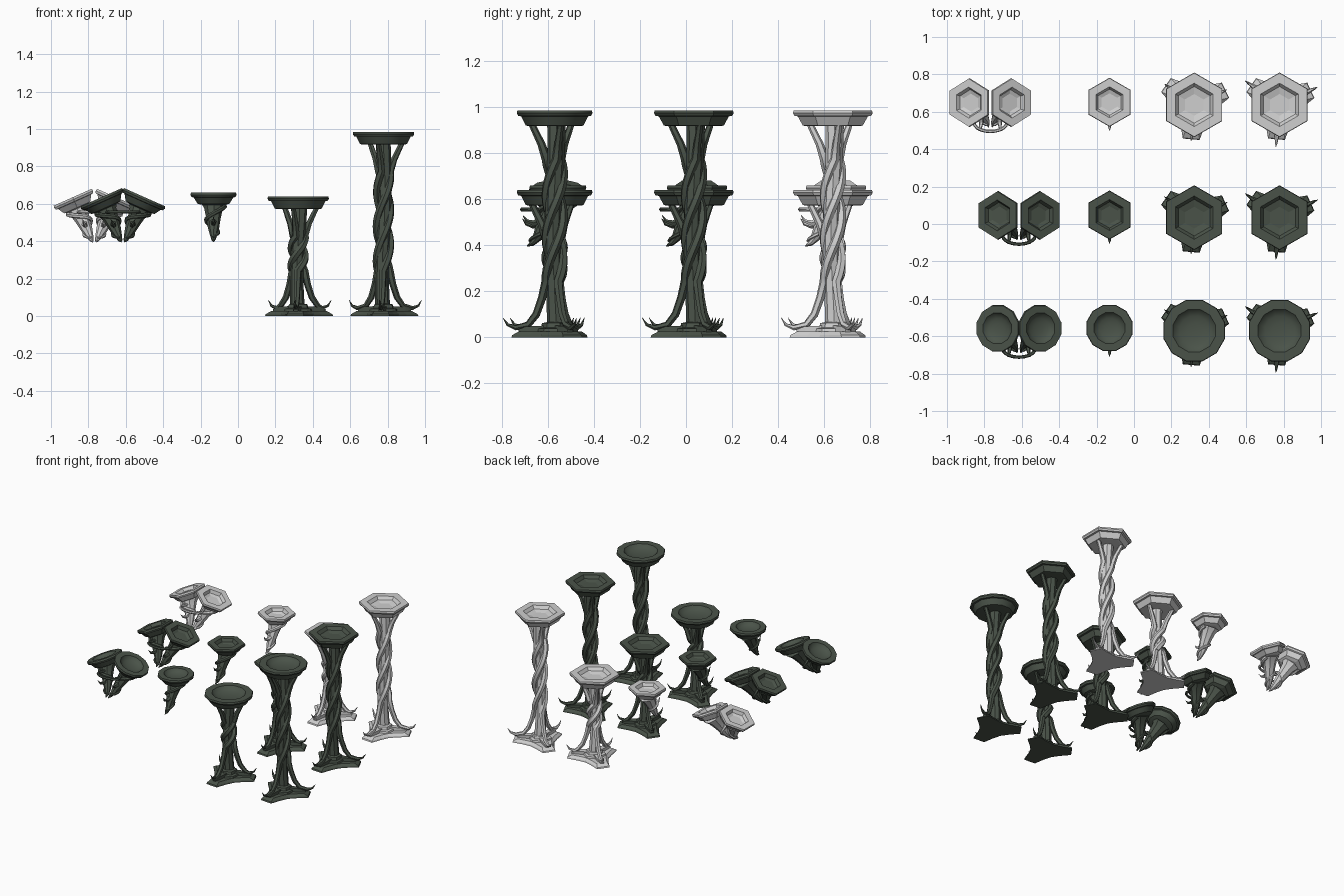
import bpy, bmesh
from math import sin, cos, pi, radians
from mathutils import Vector, Matrix

if "Cube" in bpy.data.objects:
    bpy.data.objects.remove(bpy.data.objects["Cube"])


def material(name, rgb):
    m = bpy.data.materials.new(name)
    m.diffuse_color = (*rgb, 1)
    m.use_nodes = True
    m.node_tree.nodes["Principled BSDF"].inputs["Base Color"].default_value = m.diffuse_color
    return m


DARK = material("dark green iron", (0.068, 0.086, 0.066))
LIGHT = material("pale grey stone", (0.62, 0.62, 0.62))


def finish(bm, name, mat, mx, smooth=False):
    bm.transform(mx)
    bmesh.ops.recalc_face_normals(bm, faces=bm.faces)
    me = bpy.data.meshes.new(name)
    bm.to_mesh(me)
    bm.free()
    me.materials.append(mat)
    ob = bpy.data.objects.new(name, me)
    bpy.context.collection.objects.link(ob)
    if smooth:
        bpy.ops.object.select_all(action='DESELECT')
        ob.select_set(True)
        bpy.context.view_layer.objects.active = ob
        bpy.ops.object.shade_smooth_by_angle(angle=radians(32))
    return ob


def skin(bm, rings):
    """Join rings of points into a closed skin with end caps."""
    vs = [[bm.verts.new(p) for p in r] for r in rings]
    n = len(vs[0])
    for a, b in zip(vs, vs[1:]):
        for i in range(n):
            bm.faces.new((a[i], a[(i + 1) % n], b[(i + 1) % n], b[i]))
    bm.faces.new(vs[0][::-1])
    bm.faces.new(vs[-1])


def lathe(bm, profile, sides, turn=0.0):
    skin(bm, [[(r * cos(turn + 2 * pi * i / sides), r * sin(turn + 2 * pi * i / sides), z)
               for i in range(sides)] for r, z in profile])


def tube(bm, pts, radii, sides=6):
    pts = [Vector(p) for p in pts]
    rings, side = [], None
    for i, p in enumerate(pts):
        t = (pts[min(i + 1, len(pts) - 1)] - pts[max(i - 1, 0)]).normalized()
        if side is None:
            side = t.orthogonal()
        side = (side - t * side.dot(t)).normalized()
        other = t.cross(side)
        rings.append([p + radii[i] * (side * cos(2 * pi * k / sides) + other * sin(2 * pi * k / sides))
                      for k in range(sides)])
    skin(bm, rings)


def polar(r, a, z):
    return (r * cos(a), r * sin(a), z)


# dish: outer wall from below, over the rim, then the hollow
STAND_HEX = [(.115, -.068), (.13, -.066), (.152, -.026), (.166, -.024), (.173, -.012), (.170, 0),
             (.116, 0), (.098, -.022), (.058, -.032)]
STAND_ROUND = [(.115, -.068), (.13, -.066), (.15, -.026), (.163, -.024), (.170, -.012), (.167, 0),
               (.118, 0), (.105, -.016), (.08, -.027), (.04, -.034)]
WALL_HEX = [(.06, -.066), (.088, -.06), (.112, -.026), (.125, -.024), (.131, -.012), (.128, 0),
            (.083, 0), (.07, -.022), (.048, -.03)]
WALL_ROUND = [(.06, -.066), (.088, -.06), (.11, -.026), (.122, -.024), (.128, -.012), (.125, 0),
              (.085, 0), (.075, -.015), (.055, -.025), (.028, -.031)]


def dish(name, mat, mx, hexagonal, wall):
    bm = bmesh.new()
    if hexagonal:
        lathe(bm, WALL_HEX if wall else STAND_HEX, 6, pi / 2)
    else:
        lathe(bm, WALL_ROUND if wall else STAND_ROUND, 12, pi / 12)
    finish(bm, name, mat, mx, not hexagonal)


def stand(tag, mat, x, y, height, hexagonal, twist, reach):
    mx = Matrix.Translation((x, y, 0))
    dish(tag + "_dish", mat, mx @ Matrix.Translation((0, 0, height)), hexagonal, False)
    top = height - .06
    arms = [radians(25 + 120 * k) for k in range(3)]

    # three-armed foot plate with concave edges and a small hub
    bm = bmesh.new()
    outline = []
    for a in arms:
        outline += [(.19, a - .24), (.19, a + .24), (.125, a + .55), (.1, a + pi / 3),
                    (.125, a + 2 * pi / 3 - .55)]
    skin(bm, [[polar(r * s, a, z) for r, a in outline]
              for s, z in ((1, 0), (.98, .01), (.82, .026))])
    lathe(bm, [(.085, .02), (.08, .038), (.06, .042), (.055, .062), (.035, .066)], 6, arms[0])
    for a in arms:  # raised clasp on each arm
        tube(bm, [polar(.04, a, .03), polar(.12, a, .03), polar(.155, a, .022)], [.03, .025, .018], 4)
    finish(bm, tag + "_foot_plate", mat, mx)

    # slightly wavering column
    bm = bmesh.new()
    n = 14
    tube(bm, [polar(.008, twist * i / n + 2, .03 + (top - .03) * i / n) for i in range(n + 1)],
         [.04 - .005 * sin(pi * i / n) for i in range(n + 1)], 8)
    finish(bm, tag + "_column", mat, mx, True)

    # three vines: clawed toe, twist up the column, flare under the dish
    bm = bmesh.new()
    for a in arms:
        pts = [polar(reach, a, .085), polar(reach - .02, a, .055), polar(reach - .055, a, .042),
               polar(.115, a, .055), polar(.08, a, .1), polar(.055, a, .17)]
        radii = [.001, .007, .012, .015, .017, .018]
        z0, z1, m = .24, top - .15, 20
        for i in range(m + 1):
            f = i / m
            pts.append(polar(.037, a + twist * f, z0 + (z1 - z0) * f))
            radii.append(.021)
        pts += [polar(.06, a + twist, top - .085), polar(.105, a + twist, top + .005)]
        radii += [.017, .014]
        tube(bm, pts, radii, 6)
    finish(bm, tag + "_twisting_vines", mat, mx, True)


def sconce(tag, mat, mx, hexagonal):
    dish(tag + "_dish", mat, mx, hexagonal, True)
    # tapering root that leans to the front
    path = [(0, -.055, .068), (-.015, -.085, .05), (-.045, -.14, .038), (-.07, -.19, .03),
            (-.09, -.225, .02), (-.11, -.25, .012), (-.132, -.262, .002)]
    bm = bmesh.new()
    tube(bm, [(0, y, z) for y, z, r in path], [r for y, z, r in path], 8)
    finish(bm, tag + "_root", mat, mx, True)
    # vine wound round the root, ending in a small claw
    bm = bmesh.new()
    pts, radii = [], []
    m = 22
    for i in range(m + 1):
        f = i / m
        s = f * 3.999 + .5
        k = int(s)
        (y0, z0, r0), (y1, z1, r1) = path[k], path[k + 1]
        g = s - k
        a, r = .5 - 8.5 * f, r0 + (r1 - r0) * g + .004
        pts.append((r * cos(a), y0 + (y1 - y0) * g + r * sin(a), z0 + (z1 - z0) * g))
        radii.append(.014 - .007 * f)
    tube(bm, pts, radii, 6)
    tube(bm, [(0, -.06, -.15), (0, -.105, -.165), (0, -.135, -.155), (0, -.152, -.13)],
         [.02, .013, .008, .001], 5)
    finish(bm, tag + "_root_vine", mat, mx, True)


def double_sconce(tag, mat, x, y, hexagonal):
    base = Matrix.Translation((x, y, .635))
    side = Matrix.Translation((.116, 0, 0)) @ Matrix.Rotation(radians(24), 4, 'Y')
    sconce(tag + "_right", mat, base @ side, hexagonal)
    sconce(tag + "_left", mat, base @ Matrix.Scale(-1, 4, (1, 0, 0)) @ side, hexagonal)
    # curved bar joining both roots
    bm = bmesh.new()
    arc = [(.087 * cos(pi * i / 10), -.108 - .046 * sin(pi * i / 10), -.08) for i in range(11)]
    pts = [(.07, -.06, -.08)] + arc + [(-.07, -.06, -.08)]
    tube(bm, pts, [.009] * len(pts), 6)
    finish(bm, tag + "_joining_bar", mat, base, True)


# three rows: pale six-sided, dark six-sided, dark round
for tag, mat, y, hexagonal, dx in (("pale_hex", LIGHT, .637, True, -.768),
                                   ("dark_hex", DARK, .034, True, -.615),
                                   ("dark_round", DARK, -.57, False, -.615)):
    stand(tag + "_tall_stand", mat, .778, y, .985, hexagonal, radians(350), .225)
    stand(tag + "_short_stand", mat, .322, y, .64, hexagonal, radians(230), .195)
    sconce(tag + "_single_sconce", mat, Matrix.Translation((-.131, y + .014, .66)), hexagonal)
    double_sconce(tag + "_double_sconce", mat, dx, y + .012, hexagonal)
